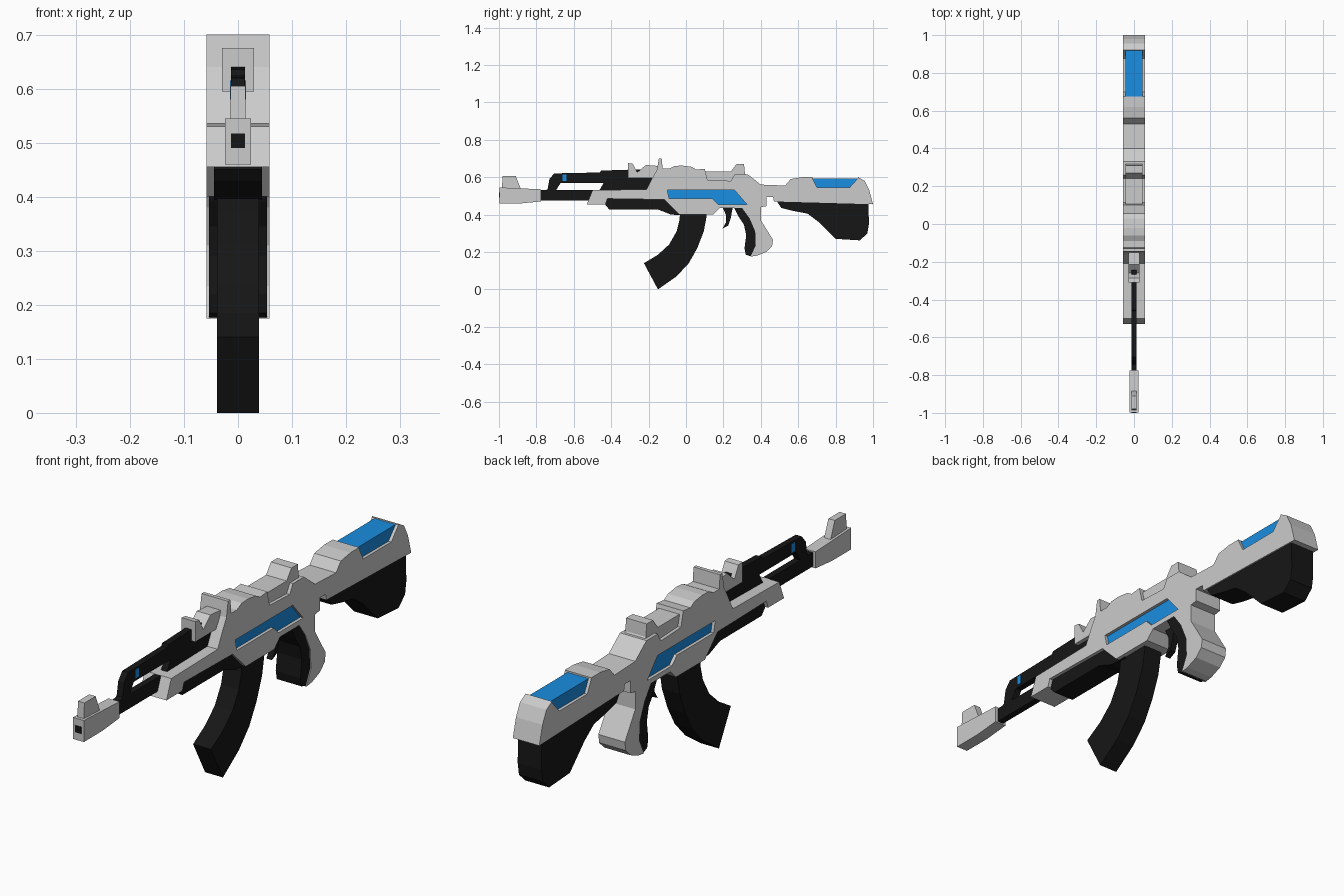
import bpy
import bmesh


def material(name, rgb):
    m = bpy.data.materials.new(name)
    m.diffuse_color = (*rgb, 1)
    return m


BLACK = material("black", (0.008, 0.008, 0.008))
BLUE = material("blue", (0.01, 0.27, 0.75))


def plate(name, half, pts, mat=None):
    """Side profile of (y, z) points extruded to both sides of x = 0."""
    bm = bmesh.new()
    face = bm.faces.new([bm.verts.new((-half, y, z)) for y, z in pts])
    ext = bmesh.ops.extrude_face_region(bm, geom=[face])
    moved = [v for v in ext["geom"] if isinstance(v, bmesh.types.BMVert)]
    bmesh.ops.translate(bm, vec=(2 * half, 0, 0), verts=moved)
    bmesh.ops.recalc_face_normals(bm, faces=bm.faces)
    me = bpy.data.meshes.new(name)
    bm.to_mesh(me)
    bm.free()
    ob = bpy.data.objects.new(name, me)
    bpy.context.collection.objects.link(ob)
    if mat:
        me.materials.append(mat)
    return ob


def rect(y0, y1, z0, z1):
    return [(y0, z0), (y1, z0), (y1, z1), (y0, z1)]


def cut(ob, pts):
    """Cut a side profile right through an object."""
    tool = plate("cutter", 0.1, pts)
    tool.hide_render = True
    mod = ob.modifiers.new("cut", "BOOLEAN")
    mod.operation = "DIFFERENCE"
    mod.solver = "EXACT"
    mod.object = tool
    bpy.context.view_layer.objects.active = ob
    bpy.ops.object.modifier_apply(modifier=mod.name)
    bpy.data.objects.remove(tool)


# Main shell: handguard, receiver, stock top and rear of the grip
body = plate("body_shell", 0.058, [
    (-.53, .455), (-.50, .53), (-.21, .535), (-.18, .595), (-.155, .64),
    (-.145, .70), (-.13, .70), (-.125, .645), (-.09, .645), (-.06, .66),
    (-.02, .662), (.03, .655), (.055, .64), (.10, .645), (.115, .585),
    (.24, .58), (.26, .615), (.33, .615), (.375, .58), (.40, .56),
    (.53, .555), (.56, .59), (.62, .60), (.92, .60), (.955, .58),
    (.98, .53), (1.0, .455), (.47, .47), (.465, .495), (.43, .495),
    (.43, .445), (.40, .44), (.40, .37), (.465, .265), (.46, .23),
    (.43, .20), (.38, .18), (.345, .175), (.373, .235), (.37, .31),
    (.34, .38), (.30, .435), (.18, .435), (.145, .40), (-.035, .40),
    (-.115, .48), (-.42, .485), (-.43, .455)])

# Recessed blue inlays on the receiver and the stock
side_panel = [(-.10, .53), (.26, .53), (.325, .455), (.17, .455), (.14, .485), (-.09, .485)]
cut(body, side_panel)
plate("side_inlay", 0.046, side_panel, BLUE)
cut(body, [(.675, .62), (.675, .595), (.70, .545), (.875, .545), (.92, .595), (.92, .62)])
plate("stock_inlay", 0.046, [(.675, .594), (.70, .545), (.875, .545), (.92, .594)], BLUE)

# Narrow top cover and sights
plate("top_cover", 0.045, [(.11, .56), (.105, .63), (.24, .63), (.27, .67), (.31, .67),
                           (.315, .62), (.33, .60), (.30, .56)])
plate("rear_sight_base", 0.03, [(-.31, .595), (-.31, .675), (-.285, .672), (-.26, .625),
                                (-.215, .665), (-.15, .66), (-.14, .595)])

# Barrel with muzzle block and its sight
plate("barrel", 0.013, rect(-.80, -.40, .475, .53), BLACK)
plate("muzzle_block", 0.024, [(-.998, .46), (-.998, .545), (-.775, .535), (-.775, .47), (-.88, .46)])
plate("bore", 0.013, rect(-1.0, -.95, .49, .517), BLACK)
plate("muzzle_sight", 0.014, [(-.985, .53), (-.98, .605), (-.91, .605), (-.88, .53)])

# Gas tube: hooks down to the barrel, open slot beneath, thick at the rear
plate("gas_tube", 0.013, [
    (-.77, .52), (-.74, .535), (-.73, .59), (-.705, .62), (-.46, .625), (-.455, .635),
    (-.30, .64), (-.15, .64), (-.15, .50), (-.48, .50), (-.44, .57), (-.67, .57),
    (-.695, .53), (-.66, .50)], BLACK)
plate("gas_tube_mark", 0.0145, rect(-.66, -.64, .58, .615), BLUE)

# Lower handguard, magazine and trigger
plate("lower_handguard", 0.044, [
    (-.43, .50), (-.43, .45), (-.41, .427), (-.15, .427), (-.08, .40), (0, .395), (0, .50)], BLACK)
plate("magazine", 0.039, [
    (-.03, .43), (.11, .43), (.11, .39), (.095, .31), (.06, .22), (.015, .14), (-.05, .07),
    (-.15, 0), (-.225, .14), (-.15, .185), (-.09, .24), (-.05, .31), (-.035, .37)], BLACK)
plate("trigger", 0.012, [
    (.195, .44), (.25, .44), (.24, .385), (.225, .34), (.195, .325), (.215, .36), (.215, .395)], BLACK)

# Front of the grip and lower stock
plate("grip_front", 0.054, [
    (.25, .45), (.28, .39), (.31, .345), (.322, .29), (.313, .22), (.32, .185), (.35, .175),
    (.39, .24), (.385, .36), (.36, .45)], BLACK)
plate("lower_stock", 0.052, [
    (.48, .48), (.51, .435), (.57, .42), (.65, .405), (.71, .36), (.80, .27), (.93, .262),
    (.97, .30), (.978, .35), (.975, .48)], BLACK)
